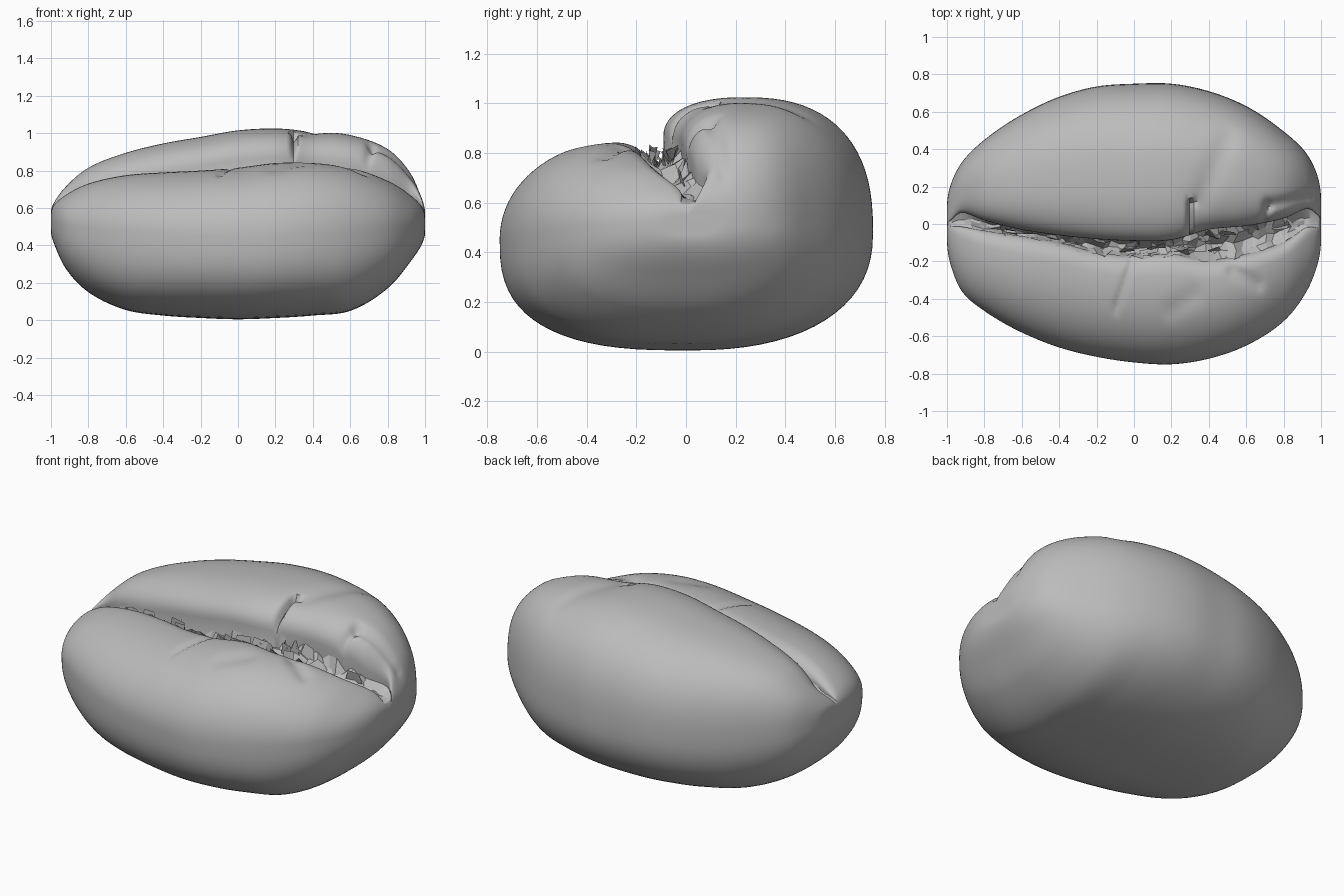
import bpy, bmesh, math, random
from mathutils import Vector

random.seed(4)
cube = bpy.data.objects.get("Cube")
if cube:
    bpy.data.objects.remove(cube, do_unlink=True)

grey = bpy.data.materials.new("plain grey")
grey.use_nodes = True
grey.diffuse_color = (0.5, 0.5, 0.5, 1)
grey.node_tree.nodes["Principled BSDF"].inputs["Base Color"].default_value = (0.5, 0.5, 0.5, 1)

# Stations: x, front y, back y, bottom z, front lobe z, back lobe z, groove front y, groove back y
STATIONS = [
    (-1.0, -.08, .09, .48, .57, .58, -.005, .005),
    (-.98, -.22, .21, .40, .62, .635, -.012, .02),
    (-.92, -.36, .33, .275, .67, .715, -.015, .06),
    (-.8, -.465, .45, .15, .73, .815, -.035, .02),
    (-.6, -.58, .585, .055, .775, .895, -.065, -.03),
    (-.4, -.66, .68, .025, .79, .945, -.10, -.06),
    (-.2, -.71, .735, .012, .80, .98, -.15, -.08),
    (0, -.74, .75, .005, .815, 1.015, -.17, -.09),
    (.2, -.75, .75, .012, .84, 1.025, -.16, -.085),
    (.4, -.72, .71, .025, .84, 1.01, -.19, -.03),
    (.6, -.65, .63, .05, .815, .99, -.16, -.01),
    (.8, -.52, .495, .17, .745, .915, -.095, .03),
    (.92, -.365, .38, .31, .67, .79, -.02, .08),
    (.98, -.22, .26, .40, .61, .66, -.02, .05),
    (1.0, -.08, .13, .47, .55, .57, -.005, .015),
]
KNOTS = [math.acos(-s[0]) for s in STATIONS]


def station(t):
    """Smoothly interpolated measurements at x = -cos(t)."""
    i = max(k for k in range(len(KNOTS) - 1) if KNOTS[k] <= t + 1e-9)
    h = KNOTS[i + 1] - KNOTS[i]
    u = (t - KNOTS[i]) / h

    def slope(k, c):
        a, b = max(k - 1, 0), min(k + 1, len(KNOTS) - 1)
        return (STATIONS[b][c] - STATIONS[a][c]) / (KNOTS[b] - KNOTS[a])

    out = []
    for c in range(1, 8):
        p, q = STATIONS[i][c], STATIONS[i + 1][c]
        out.append((2*u**3 - 3*u**2 + 1) * p + (u**3 - 2*u**2 + u) * h * slope(i, c)
                   + (3*u**2 - 2*u**3) * q + (u**3 - u**2) * h * slope(i + 1, c))
    return out


def arc(cy, cz, ry, rz, n, start, steps):
    """Quarter of a superellipse, without its last point."""
    pts = []
    for k in range(steps):
        a = math.radians(start + 90 * k / steps)
        c, s = math.cos(a), math.sin(a)
        pts.append((cy + ry * math.copysign(abs(c) ** (2 / n), c),
                    cz + rz * math.copysign(abs(s) ** (2 / n), s)))
    return pts


def section(x, t):
    yf, yb, zb, zf, zk, gf, gb = station(t)
    zmf, zmb = 0.45 + 0.07 * x * x, 0.48 + 0.04 * x * x
    yc = (yf + yb) / 2
    pk, pf = gb + 0.38 * (yb - gb), gf + 0.2 * (yf - gf)
    zg = zf - 0.8 * max(0, zf - 0.595)
    hb, hf = min(0.16, (zk - zg) * 0.6), min(0.08, (zf - zg) * 0.6)
    mid = (gf + gb) / 2
    pts = arc(yc, zmb, yb - yc, zmb - zb, 2.35, -90, 18)
    pts += arc(pk, zmb, yb - pk, zk - zmb, 2.5, 0, 20)
    pts += arc(pk, zk - hb, pk - gb, hb, 2.3, 90, 16)
    pts += [(gb, zk - hb), (gb + 0.1 * (gb - mid), (zk - hb + zg) / 2),
            (mid, zg), (gf, (zf - hf + zg) / 2)]
    pts += arc(pf, zf - hf, gf - pf, hf, 2.1, 0, 12)
    pts += arc(pf, zmf, pf - yf, zf - zmf, 2.05, 90, 20)
    pts += arc(yc, zmf, yc - yf, zmf - zb, 2.75, 180, 18)
    return pts


# Creases on top: start xy, end xy, depth, width
CREASES = [
    ((.295, -.10), (.30, .11), .05, .013),
    ((.30, .11), (.33, .115), .02, .013),
    ((.35, .12), (.50, .45), .014, .06),
    ((.69, .0), (.72, .10), .025, .022),
    ((.72, .10), (.95, .15), .022, .03),
    ((-.01, -.20), (-.10, -.46), .014, .018),
    ((.53, -.25), (.66, -.32), .018, .035),
    ((.20, -.46), (.32, -.38), .012, .05),
]


def crease_depth(x, y):
    p = Vector((x, y))
    total = 0
    for a, b, depth, width in CREASES:
        a, b = Vector(a), Vector(b)
        f = max(0, min(1, (p - a).dot(b - a) / (b - a).length_squared))
        total += depth * math.exp(-((p - a.lerp(b, f)).length / width) ** 2)
    return total


def finish(name, bm):
    mesh = bpy.data.meshes.new(name)
    bm.to_mesh(mesh)
    bm.free()
    mesh.materials.append(grey)
    ob = bpy.data.objects.new(name, mesh)
    bpy.context.collection.objects.link(ob)
    return ob


def loft(bm, rows, closed):
    for r0, r1 in zip(rows, rows[1:]):
        n = len(r0)
        for k in range(n if closed else n - 1):
            j = (k + 1) % n
            bm.faces.new((r0[k], r1[k], r1[j], r0[j]))


# Bean body: two rounded lobes split by a groove
bm = bmesh.new()
rows = []
STEPS = 240
for i in range(STEPS + 1):
    t = math.pi * i / STEPS
    x = -math.cos(t)
    row = []
    for y, z in section(x, t):
        fade = max(0, min(1, (z - 0.64) / 0.08))
        row.append(bm.verts.new((x, y, z - fade * crease_depth(x, y))))
    rows.append(row)
loft(bm, rows, True)
bm.faces.new(rows[0])
bm.faces.new(rows[-1])
bmesh.ops.remove_doubles(bm, verts=bm.verts, dist=1e-5)
bmesh.ops.recalc_face_normals(bm, faces=bm.faces)
body = finish("bean_body", bm)
bpy.ops.object.select_all(action="DESELECT")
body.select_set(True)
bpy.context.view_layer.objects.active = body
bpy.ops.object.shade_smooth_by_angle(angle=math.radians(40))

# Ragged skin crumpled inside the groove
bm = bmesh.new()
rows = []
COLUMNS = 44
for i in range(COLUMNS + 1):
    x = -0.92 + 1.84 * i / COLUMNS
    yf, yb, zb, zf, zk, gf, gb = station(math.acos(-x))
    ends = min(1, (1 - abs(x)) * 3)
    row = []
    for k in range(5):
        v = k / 4
        drop = 0.045 + 0.08 * math.sin(math.pi * v) * ends
        row.append(bm.verts.new((
            x + random.uniform(-.018, .018),
            gf - 0.012 + v * (gb - gf + 0.024) + random.uniform(-.014, .014) * ends,
            zf - drop + random.uniform(-.04, .035) * ends)))
    rows.append(row)
loft(bm, rows, False)
finish("groove_skin", bm)

# Loose flakes lying along the groove, thickest by the crease and the middle
bm = bmesh.new()
for low, high, count in ((-.85, .85, 10), (-.1, .12, 5), (.28, .5, 6)):
    for i in range(count):
        x = random.uniform(low, high)
        yf, yb, zb, zf, zk, gf, gb = station(math.acos(-x))
        y = gf + random.uniform(.1, .9) * (gb - gf)
        size = random.uniform(.03, .06)
        base = Vector((x, y, zf - 0.06))
        corners = [(-size, 0, -.03), (size, random.uniform(-.02, .02), -.03),
                   (size * .8, random.uniform(-.03, .03), size * .7),
                   (-size * .5, random.uniform(-.03, .03), size * random.uniform(.6, 1.4))]
        bm.faces.new([bm.verts.new(base + Vector(c)) for c in corners])
finish("groove_flakes", bm)
